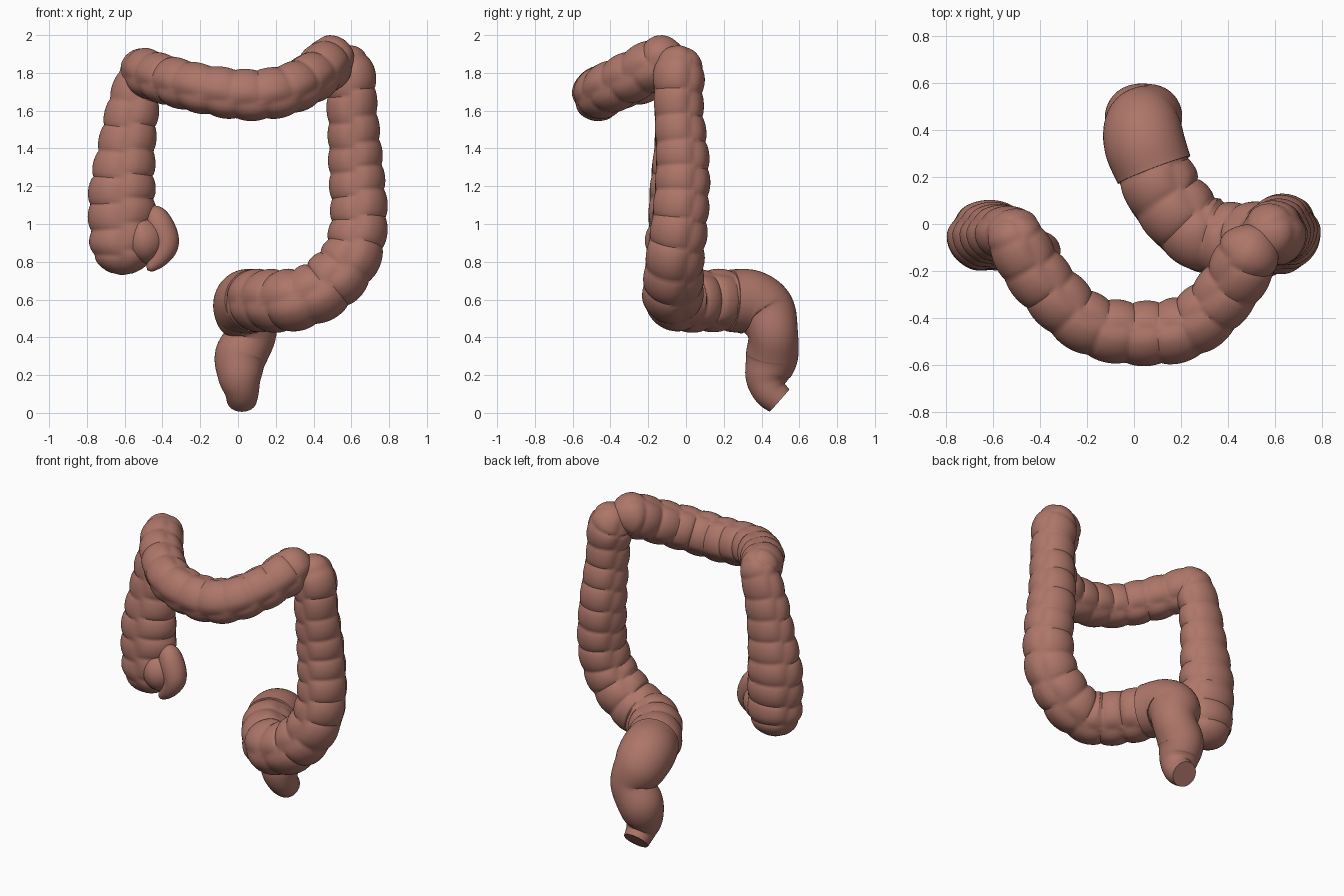
import bpy
import bmesh
import math
from mathutils import Vector

cube = bpy.data.objects.get("Cube")
if cube:
    bpy.data.objects.remove(cube)

tissue = bpy.data.materials.new("soft_tissue_pink")
tissue.use_nodes = True
COLOUR = (0.42, 0.18, 0.14, 1)
tissue.diffuse_color = COLOUR
shader = tissue.node_tree.nodes["Principled BSDF"]
shader.inputs["Base Color"].default_value = COLOUR
shader.inputs["Roughness"].default_value = 0.6


def spline(points, step=0.011):
    """Smooth path through (x, y, z, radius) points."""
    pts = [Vector(p) for p in points]
    pts = [2 * pts[0] - pts[1]] + pts + [2 * pts[-1] - pts[-2]]
    out = []
    for a, b, c, d in zip(pts, pts[1:], pts[2:], pts[3:]):
        n = max(2, round((c - b).length / step))
        for i in range(n):
            t = i / n
            out.append(0.5 * (2 * b + (c - a) * t + (2 * a - 5 * b + 4 * c - d) * t * t
                              + (3 * b - a - 3 * c + d) * t ** 3))
    return out + [pts[-2]]


def pouches(s, angle):
    """Three rows of bulges separated by narrow lengthwise bands."""
    sector = angle / math.tau * 3
    row = math.floor(sector)
    edge = min(sector - row, 1 - sector + row)
    swell = min(1, edge / 0.2) ** 0.5
    wave = abs(math.sin(math.pi * (s / 0.135 + 0.12 * row))) ** 0.6
    band = 0.04 if edge < 0.04 else 0
    return 0.9 + band + swell * (0.015 + 0.105 * wave)


def tube(name, points, sides, shape=None, round_start=False, round_end=False,
         depth=1, turn=0):
    path = spline(points)
    centres = [p.to_3d() for p in path]
    lengths = [0]
    for a, b in zip(centres, centres[1:]):
        lengths.append(lengths[-1] + (b - a).length)
    total = lengths[-1]
    bm = bmesh.new()
    rings = []
    normal = Vector((0, -1, 0))
    last = len(path) - 1
    for i, p in enumerate(path):
        tangent = (centres[min(i + 2, last)] - centres[max(i - 2, 0)]).normalized()
        normal = (normal - tangent * normal.dot(tangent)).normalized()
        side = tangent.cross(normal)
        radius, s = p.w, lengths[i]
        for wanted, dist in ((round_start, s), (round_end, total - s)):
            if wanted and dist < radius:
                radius *= math.sqrt(max(0.002, 1 - (1 - dist / radius) ** 2))
        ring = []
        for k in range(sides):
            angle = math.tau * k / sides
            r = radius * (shape(s, angle) if shape else 1)
            around = angle + turn
            offset = r * (normal * math.cos(around) + side * math.sin(around))
            offset.y *= depth
            ring.append(bm.verts.new(centres[i] + offset))
        rings.append(ring)
    for a, b in zip(rings, rings[1:]):
        for k in range(sides):
            j = (k + 1) % sides
            bm.faces.new((a[k], a[j], b[j], b[k]))
    bm.faces.new(rings[0][::-1])
    bm.faces.new(rings[-1])
    bmesh.ops.recalc_face_normals(bm, faces=bm.faces)
    mesh = bpy.data.meshes.new(name)
    bm.to_mesh(mesh)
    bm.free()
    mesh.materials.append(tissue)
    obj = bpy.data.objects.new(name, mesh)
    bpy.context.collection.objects.link(obj)
    bpy.ops.object.select_all(action="DESELECT")
    obj.select_set(True)
    bpy.context.view_layer.objects.active = obj
    bpy.ops.object.shade_smooth_by_angle(angle=math.radians(40))


# Rising colon on the right side, slightly flattened front to back
tube("ascending_colon", [
    (-0.615, -0.055, 0.73, 0.17),
    (-0.61, -0.055, 0.92, 0.175),
    (-0.615, -0.05, 1.15, 0.177),
    (-0.59, -0.045, 1.4, 0.153),
    (-0.555, -0.04, 1.62, 0.138),
    (-0.51, -0.035, 1.78, 0.125),
    (-0.45, -0.04, 1.89, 0.11),
], 72, pouches, round_start=True, round_end=True, depth=0.85)

# Colon crossing in a forward arc, its front band raised above the middle
tube("transverse_colon", [
    (-0.55, 0.04, 1.83, 0.115),
    (-0.5, -0.07, 1.81, 0.127),
    (-0.41, -0.22, 1.775, 0.132),
    (-0.2, -0.42, 1.72, 0.132),
    (0.05, -0.465, 1.685, 0.137),
    (0.25, -0.425, 1.71, 0.137),
    (0.41, -0.27, 1.79, 0.135),
    (0.49, -0.12, 1.865, 0.137),
    (0.54, -0.01, 1.89, 0.11),
], 72, pouches, round_start=True, round_end=True, turn=math.radians(30))

# Colon falling on the left side and curling back to the middle
tube("descending_colon", [
    (0.52, -0.03, 1.93, 0.11),
    (0.585, -0.04, 1.8, 0.137),
    (0.605, -0.04, 1.6, 0.133),
    (0.625, -0.02, 1.3, 0.145),
    (0.64, -0.035, 1.02, 0.152),
    (0.6, -0.06, 0.83, 0.157),
    (0.5, -0.07, 0.7, 0.162),
    (0.4, -0.07, 0.63, 0.162),
    (0.27, -0.03, 0.595, 0.165),
    (0.14, 0.11, 0.595, 0.165),
    (0.075, 0.25, 0.595, 0.165),
], 72, pouches, round_start=True)

# Side pouch of the blind end, where the appendix joins
tube("cecum_pouch", [
    (-0.6, -0.08, 0.9, 0.13),
    (-0.52, -0.09, 0.91, 0.13),
    (-0.385, -0.1, 0.94, 0.12),
], 32, round_start=True, round_end=True)

# Appendix: curved and tapering to a tip
tube("appendix", [
    (-0.47, -0.08, 1.09, 0.05),
    (-0.42, -0.1, 1.0, 0.075),
    (-0.385, -0.115, 0.9, 0.073),
    (-0.415, -0.13, 0.82, 0.05),
    (-0.48, -0.13, 0.755, 0.02),
], 24, round_start=True, round_end=True)

# Smooth rectum swaying downwards, ending in a flat slanted opening
tube("rectum", [
    (0.085, 0.23, 0.595, 0.165),
    (0.045, 0.34, 0.585, 0.172),
    (0.04, 0.42, 0.53, 0.163),
    (0.07, 0.46, 0.42, 0.133),
    (0.015, 0.455, 0.3, 0.138),
    (0.01, 0.43, 0.19, 0.116),
    (0.02, 0.445, 0.115, 0.092),
    (0.02, 0.495, 0.065, 0.079),
], 48)
